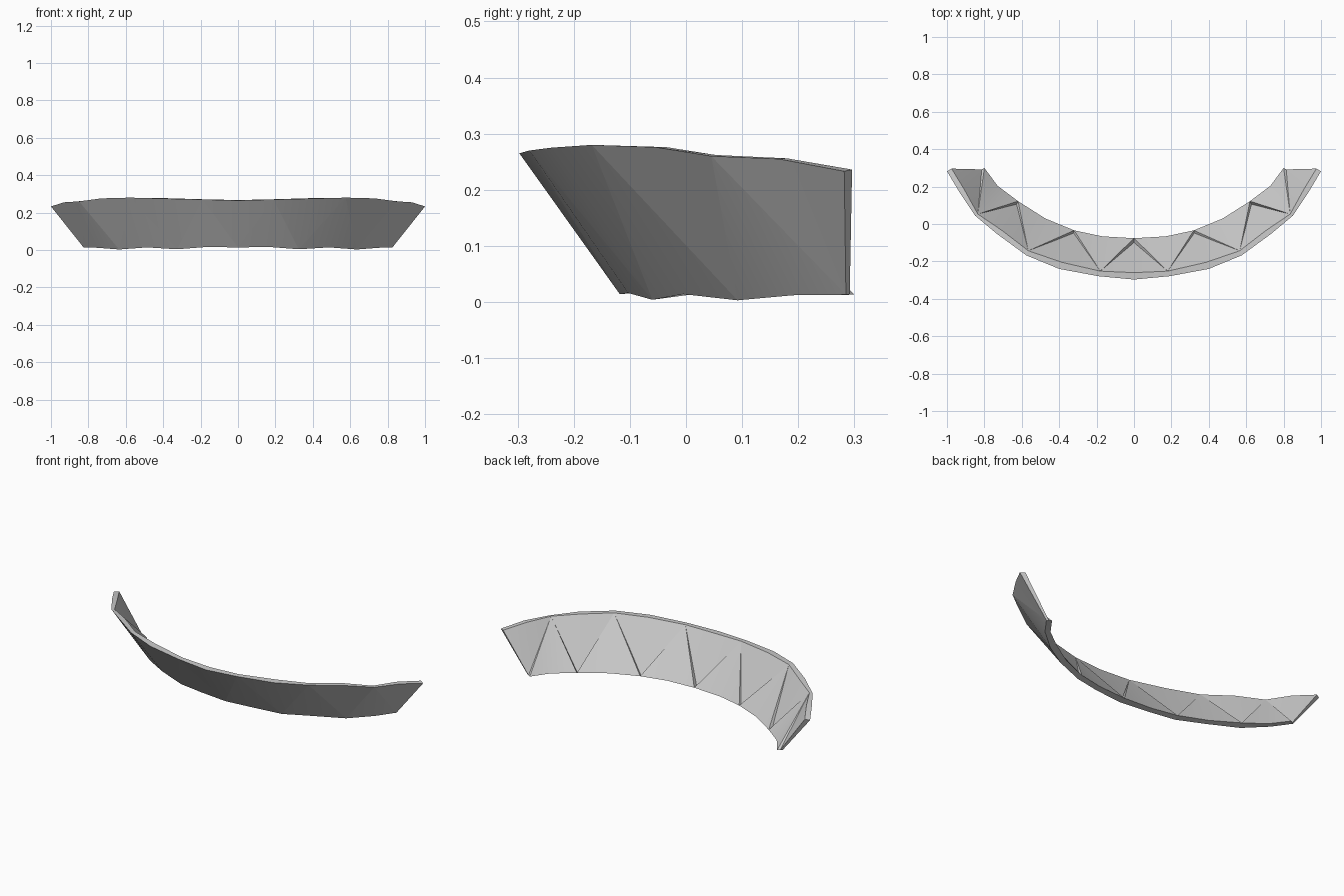
import bpy, bmesh

if "Cube" in bpy.data.objects:
    bpy.data.objects.remove(bpy.data.objects["Cube"])

# Half profiles from centre to right end: (x, y, z); even/odd points alternate tip and mid
top_out = [(0, -.297, .265), (.19, -.279, .270), (.40, -.240, .275), (.575, -.168, .280),
           (.73, -.055, .276), (.85, .045, .260), (.93, .165, .255), (1.0, .282, .233)]
top_in = [(0, -.260, .267), (.18, -.252, .271), (.385, -.205, .277), (.565, -.143, .279),
          (.705, -.035, .276), (.835, .053, .262), (.905, .180, .256), (.975, .296, .236)]
bot_out = [(0, -.118, .014), (.17, -.103, .016), (.325, -.060, .004), (.485, -.005, .014),
           (.635, .092, .003), (.755, .190, .012), (.825, .285, .013)]
bot_in = [(0, -.076, .018), (.17, -.066, .018), (.32, -.034, .016), (.475, .030, .016),
          (.62, .122, .014), (.73, .205, .014), (.80, .300, .013)]


def lerp(a, b, t):
    return tuple(p + (q - p) * t for p, q in zip(a, b))


def panel(name, base_out, base_in, tip_out, tip_in, mirror):
    """Closed triangular plate: a bent base edge joined to a single tip."""
    sets = []
    for sx in ((1, -1) if mirror else (1,)):
        sets.append([(sx * p[0], p[1], p[2]) for p in base_out + [tip_out] + base_in + [tip_in]])
    for k, pts in enumerate(sets):
        bm = bmesh.new()
        v = [bm.verts.new(p) for p in pts]
        n = len(pts) // 2
        for i in range(n - 2):
            bm.faces.new((v[i], v[i + 1], v[n - 1]))
            bm.faces.new((v[n + i], v[2 * n - 1], v[n + i + 1]))
        for i in range(n):
            j = (i + 1) % n
            bm.faces.new((v[i], v[n + i], v[n + j], v[j]))
        bmesh.ops.recalc_face_normals(bm, faces=bm.faces[:])
        me = bpy.data.meshes.new(name)
        bm.to_mesh(me)
        bm.free()
        ob = bpy.data.objects.new(name + ("_left" if k else "_right" if mirror else ""), me)
        bpy.context.collection.objects.link(ob)
        bpy.context.view_layer.objects.active = ob
        ob.select_set(True)
        bpy.ops.object.shade_smooth_by_angle()
        ob.select_set(False)


def flip(p):
    return (-p[0], p[1], p[2])


# Centre panel, wide edge on top
panel("centre_panel", [flip(top_out[1]), top_out[0], top_out[1]],
      [flip(top_in[1]), top_in[0], top_in[1]],
      bot_out[0], lerp(bot_out[0], bot_in[0], .45), False)

# Downward pointing panels: wide on the upper rim, thin tip on the lower rim
for i in (1, 3, 5):
    b = i + 1
    panel(f"upper_panel_{i}", top_out[i:i + 3], top_in[i:i + 3],
          bot_out[b], lerp(bot_out[b], bot_in[b], .45), True)

# Upward pointing panels: wide on the lower rim, tip on the upper rim
for i in (0, 2, 4):
    panel(f"lower_panel_{i}", bot_out[i:i + 3], bot_in[i:i + 3],
          top_out[i + 1], top_in[i + 1], True)
